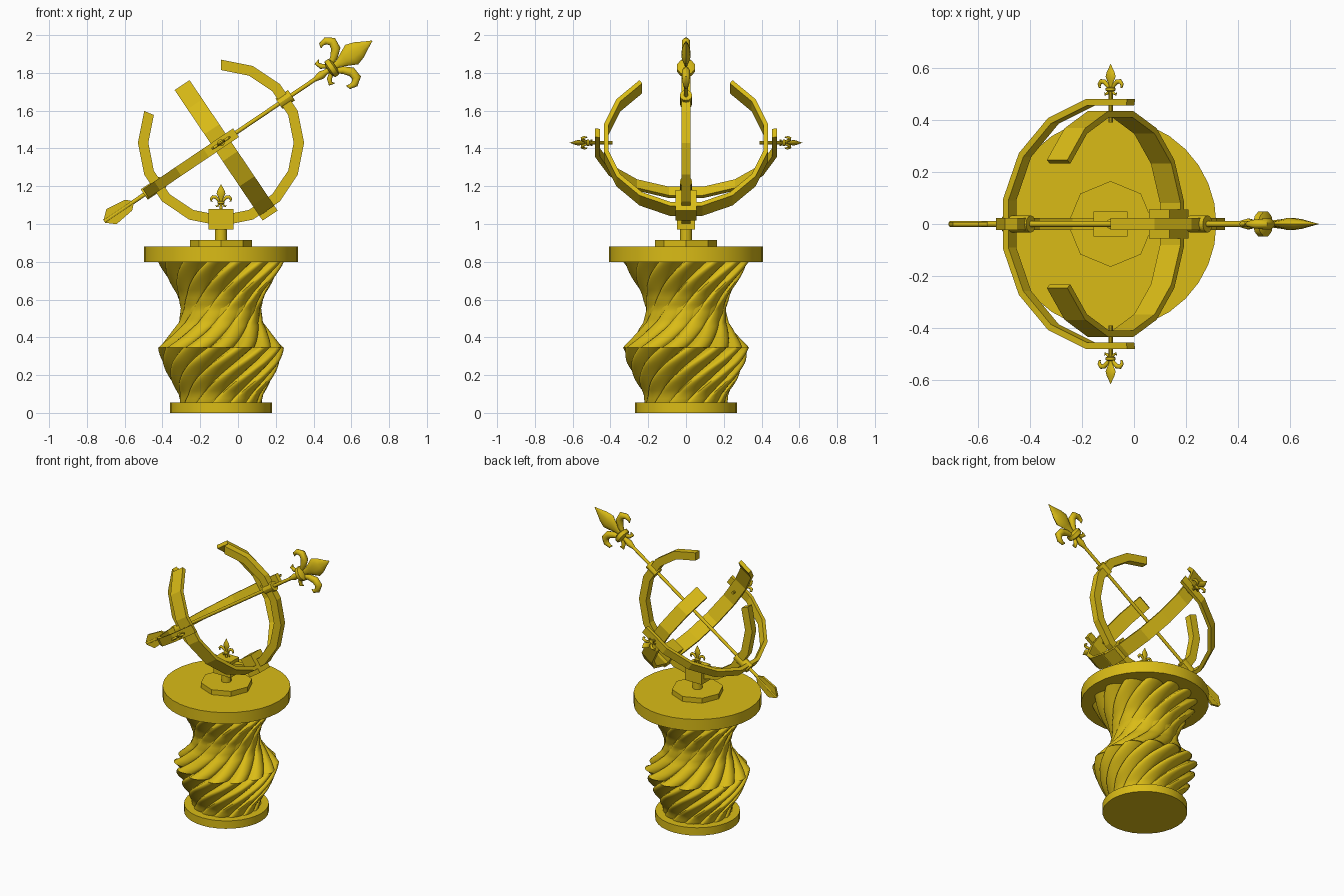
import bpy, bmesh, math
from math import sin, cos, pi, radians
from mathutils import Matrix, Vector

cube = bpy.data.objects.get("Cube")
if cube:
    bpy.data.objects.remove(cube, do_unlink=True)

gold = bpy.data.materials.new("gold")
gold.use_nodes = True
gold.diffuse_color = (0.70, 0.50, 0.008, 1)
gold.node_tree.nodes["Principled BSDF"].inputs["Base Color"].default_value = gold.diffuse_color

CX = -0.09
BASE = Matrix.Translation((CX, 0, 0))
CENTRE = Matrix.Translation((CX, 0, 1.43))
TILT = CENTRE @ Matrix.Rotation(radians(-34), 4, 'Y')  # local x is the polar axis


def add(name, bm, matrix=BASE, smooth=None):
    bmesh.ops.recalc_face_normals(bm, faces=bm.faces)
    mesh = bpy.data.meshes.new(name)
    bm.to_mesh(mesh)
    bm.free()
    mesh.materials.append(gold)
    ob = bpy.data.objects.new(name, mesh)
    ob.matrix_world = matrix
    bpy.context.collection.objects.link(ob)
    if smooth:
        bpy.ops.object.select_all(action='DESELECT')
        ob.select_set(True)
        bpy.context.view_layer.objects.active = ob
        bpy.ops.object.shade_smooth_by_angle(angle=radians(smooth))
    return ob


def loft(bm, rings):
    """Skin closed rings of points and cap both ends."""
    rows = [[bm.verts.new(p) for p in ring] for ring in rings]
    n = len(rows[0])
    for a, b in zip(rows, rows[1:]):
        for i in range(n):
            j = (i + 1) % n
            bm.faces.new((a[i], a[j], b[j], b[i]))
    bm.faces.new(rows[0])
    bm.faces.new(rows[-1])


def cylinder(name, r, z0, z1, sides=32, matrix=BASE, smooth=30):
    bm = bmesh.new()
    loft(bm, [[(r * cos(2 * pi * i / sides), r * sin(2 * pi * i / sides), z)
               for i in range(sides)] for z in (z0, z1)])
    return add(name, bm, matrix, smooth)


def box(name, centre, size, matrix=BASE):
    bm = bmesh.new()
    bmesh.ops.create_cube(bm, size=1)
    bmesh.ops.scale(bm, vec=size, verts=bm.verts)
    bmesh.ops.translate(bm, vec=centre, verts=bm.verts)
    return add(name, bm, matrix)


def band(name, start, count, r_in, r_out, width, e1, e2, matrix):
    """Open sixteen-sided hoop in the plane of e1 and e2."""
    e1, e2 = Vector(e1), Vector(e2)
    n = e1.cross(e2) * width / 2
    rings = []
    for k in range(count + 1):
        a = radians(start + 22.5 * k)
        d = e1 * cos(a) + e2 * sin(a)
        rings.append([d * r_in - n, d * r_out - n, d * r_out + n, d * r_in + n])
    bm = bmesh.new()
    loft(bm, rings)
    return add(name, bm, matrix)


# Pedestal discs and core
cylinder("base_disc", 0.27, 0, 0.055)
cylinder("column_core", 0.21, 0.05, 0.81)
cylinder("table_top", 0.407, 0.80, 0.88)
cylinder("octagonal_plate", 0.165, 0.88, 0.915, 8, smooth=None)
cylinder("stem", 0.032, 0.91, 0.99, 12)
box("ring_socket", (0, 0, 1.025), (0.13, 0.096, 0.11))


# Spiral fluted column, in two swelling sections
def interpolate(profile, z):
    for (z0, r0), (z1, r1) in zip(profile, profile[1:]):
        if z <= z1:
            return r0 + (r1 - r0) * (z - z0) / (z1 - z0)
    return profile[-1][1]


def fluted(name, profile, twist, steps, lobes=14, per=12):
    bm = bmesh.new()
    z0, z1 = profile[0][0], profile[-1][0]
    rings = []
    for s in range(steps + 1):
        z = z0 + (z1 - z0) * s / steps
        r = interpolate(profile, z)
        depth = 0.4 * (r - 0.19)
        ring = []
        for i in range(lobes * per):
            f = (i % per) / per
            a = 2 * pi * i / (lobes * per) + radians(twist) * (s / steps)
            rr = r - depth * (1 - sin(pi * f ** 0.6) ** 0.7)
            ring.append((rr * cos(a), rr * sin(a), z))
        rings.append(ring)
    loft(bm, rings)
    add(name, bm, BASE, 50)


fluted("lower_flutes", [(0.055, 0.22), (0.10, 0.225), (0.175, 0.27), (0.27, 0.315),
                        (0.345, 0.335)], 75, 14)
fluted("upper_flutes", [(0.345, 0.335), (0.41, 0.275), (0.48, 0.225), (0.55, 0.212),
                        (0.63, 0.235), (0.73, 0.295), (0.80, 0.335)], 100, 24)

# Hoops of the sphere
X, Y, Z = (1, 0, 0), (0, 1, 0), (0, 0, 1)
band("meridian_hoop", -202.5, 13, 0.385, 0.44, 0.046, X, Z, CENTRE)
band("equator_hoop", 33.75, 13, 0.418, 0.443, 0.095, Z, Y, TILT)
band("horizon_hoop", 78.75, 9, 0.465, 0.49, 0.055, X, Y, TILT)
box("equator_clamp", (0, 0, -0.40), (0.095, 0.11, 0.13), TILT)

# Polar rod with its sleeves and arrow tail
AXIS = TILT @ Matrix.Rotation(pi / 2, 4, 'Y')  # local z runs along the rod
cylinder("polar_rod", 0.011, -0.745, 0.72, 12, AXIS)
for name, z0, z1 in (("lower_sleeve", -0.49, -0.37), ("upper_sleeve", 0.37, 0.45)):
    cylinder(name, 0.033, z0, z1, 12, AXIS)
tail = [(-0.745, 0.008), (-0.70, 0.048), (-0.59, 0.034), (-0.565, 0.01)]
outline = tail + [(x, -z) for x, z in reversed(tail)] + [(-0.685, 0)]
bm = bmesh.new()
loft(bm, [[(x, y, z) for x, z in outline] for y in (-0.008, 0.008)])
add("arrow_tail", bm, TILT)


# Lily finials
def sweep(bm, path, flat):
    """Tapered oval tube along points (x, z, radius)."""
    rings = []
    for i, (x, z, r) in enumerate(path):
        a, b = path[max(i - 1, 0)], path[min(i + 1, len(path) - 1)]
        t = Vector((b[0] - a[0], b[1] - a[1])).normalized()
        rings.append([(x + t.y * r * cos(q), r * flat * sin(q), z - t.x * r * cos(q))
                      for q in (2 * pi * k / 10 for k in range(10))])
    loft(bm, rings)


def lily(name, matrix):
    bm = bmesh.new()
    sweep(bm, [(0, 0.08, 0.012), (0, 0.13, 0.02), (0, 0.17, 0.04), (0, 0.215, 0.062),
               (0, 0.26, 0.048), (0, 0.31, 0.02), (0, 0.345, 0.002)], 0.4)
    sweep(bm, [(0, -0.02, 0.012), (0, 0.02, 0.022), (0, 0.05, 0.015), (0, 0.1, 0.015)], 1)
    sweep(bm, [(0, 0.065, 0.03), (0, 0.075, 0.05), (0, 0.1, 0.05), (0, 0.11, 0.03)], 1)
    for s in (-1, 1):
        sweep(bm, [(s * x, z, r) for x, z, r in (
            (0.02, 0.09, 0.012), (0.042, 0.13, 0.02), (0.075, 0.163, 0.025),
            (0.115, 0.168, 0.024), (0.138, 0.14, 0.019), (0.135, 0.11, 0.012),
            (0.12, 0.1, 0.003))], 0.9)
        sweep(bm, [(s * x, z, r) for x, z, r in (
            (0.015, 0.08, 0.01), (0.04, 0.045, 0.014), (0.065, 0.035, 0.012),
            (0.075, 0.055, 0.003))], 0.9)
    add(name, bm, matrix, 50)


SMALL = Matrix.Scale(0.38, 4)
lily("pointer_lily", AXIS @ Matrix.Translation((0, 0, 0.62)))
lily("socket_lily", BASE @ Matrix.Translation((0, 0, 1.08)) @ SMALL)
for side, sign in (("left", -1), ("right", 1)):
    turn = TILT @ Matrix.Rotation(-sign * pi / 2, 4, 'X')
    edge = "back" if sign > 0 else "front"
    cylinder(edge + "_pin", 0.009, 0.39, 0.52, 10, turn)
    lily(edge + "_lily", turn @ Matrix.Translation((0, 0, 0.485)) @ SMALL)
